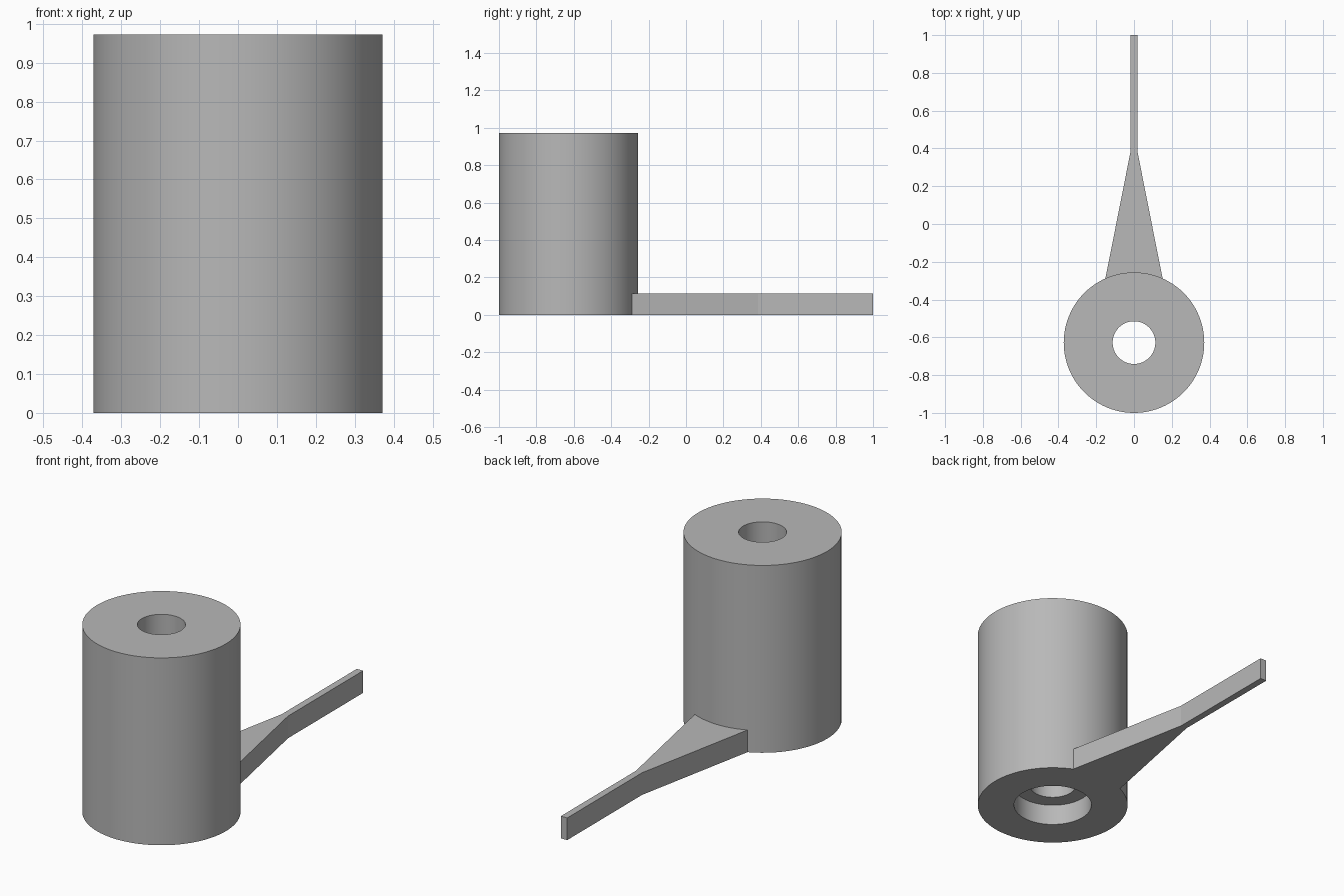
import bpy, bmesh, math
from mathutils import Vector

cube = bpy.data.objects.get("Cube")
if cube:
    bpy.data.objects.remove(cube, do_unlink=True)

HUB_Y = -0.628
HUB_R = 0.372
HUB_H = 0.972
ARM_H = 0.115

# Single plain grey
grey = bpy.data.materials.new("plain grey")
grey.use_nodes = True
COLOUR = (0.48, 0.48, 0.48, 1)
grey.diffuse_color = COLOUR
grey.node_tree.nodes["Principled BSDF"].inputs["Base Color"].default_value = COLOUR


def finish(bm, name):
    bmesh.ops.recalc_face_normals(bm, faces=bm.faces)
    mesh = bpy.data.meshes.new(name)
    bm.to_mesh(mesh)
    bm.free()
    mesh.materials.append(grey)
    obj = bpy.data.objects.new(name, mesh)
    bpy.context.collection.objects.link(obj)
    bpy.ops.object.select_all(action="DESELECT")
    obj.select_set(True)
    bpy.context.view_layer.objects.active = obj
    bpy.ops.object.shade_smooth_by_angle(angle=math.radians(30))
    return obj


# Hub: turned profile with a through bore and a wider recess underneath
bore, recess, recess_depth = 0.113, 0.192, 0.11
profile = [(HUB_R, 0), (HUB_R, HUB_H), (bore, HUB_H),
           (bore, recess_depth), (recess, recess_depth), (recess, 0)]
bm = bmesh.new()
ring = [bm.verts.new((r, HUB_Y, z)) for r, z in profile]
edges = [bm.edges.new((a, b)) for a, b in zip(ring, ring[1:] + ring[:1])]
bmesh.ops.spin(bm, geom=ring + edges, cent=(0, HUB_Y, 0), axis=(0, 0, 1),
               angle=math.tau, steps=96, use_merge=True)
bmesh.ops.remove_doubles(bm, verts=bm.verts, dist=0.0001)
finish(bm, "hub")

# Arm: tapered plate whose root follows the hub wall
half_angle = math.asin(0.152 / HUB_R)
steps = 16
root_r = HUB_R - 0.001
outline = []
for i in range(steps + 1):
    a = half_angle * (1 - 2 * i / steps)
    outline.append((root_r * math.sin(a), HUB_Y + root_r * math.cos(a)))
outline += [(-0.018, 0.385), (-0.018, 1), (0.018, 1), (0.018, 0.385)]
bm = bmesh.new()
base = bm.faces.new([bm.verts.new((x, y, 0)) for x, y in outline])
top = bmesh.ops.extrude_face_region(bm, geom=[base], use_keep_orig=True)["geom"]
bmesh.ops.translate(bm, vec=Vector((0, 0, ARM_H)),
                    verts=[v for v in top if isinstance(v, bmesh.types.BMVert)])
arm = finish(bm, "arm")
for poly in arm.data.polygons:
    poly.use_smooth = False
